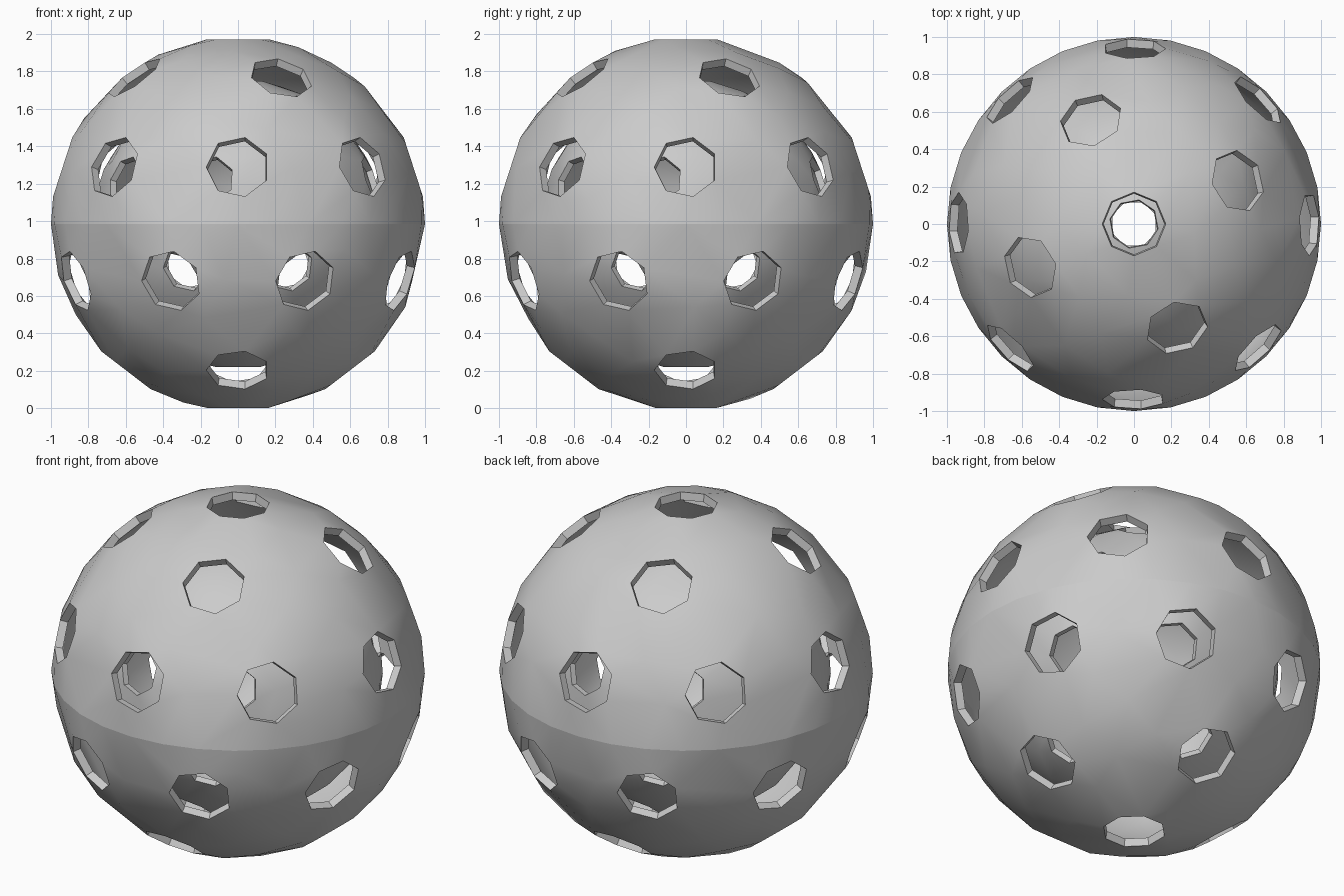
import bpy, bmesh, math
from mathutils import Vector, Matrix

if "Cube" in bpy.data.objects:
    bpy.data.objects.remove(bpy.data.objects["Cube"])

R_HOLE = 0.17
CENTRE_Z = 0.985


def direction(polar, azimuth):
    p, a = math.radians(polar), math.radians(azimuth)
    return Vector((math.sin(p) * math.cos(a), math.sin(p) * math.sin(a), math.cos(p)))


def hole_ring(axis, sides):
    # regular polygon of points on the unit sphere around an axis
    q = axis.to_track_quat('Z', 'Y')
    h = math.sqrt(1 - R_HOLE ** 2)
    return [q @ Vector((R_HOLE * math.cos(t), R_HOLE * math.sin(t), h))
            for t in (2 * math.pi * (i + 0.5) / sides for i in range(sides))]


def half_shell(name, scale, flip, turn, wall=0.045):
    # hole layout: pole, ring of four, ring of eight
    axes = [direction(0, 0)]
    axes += [direction(37.5, 90 * k) for k in range(4)]
    axes += [direction(72, 22.5 + 45 * k) for k in range(8)]
    bm = bmesh.new()
    group = {}
    for n, axis in enumerate(axes):
        for co in hole_ring(axis, 8 if n == 0 else 7):
            group[bm.verts.new(co)] = n
    # equator rim
    for k in range(32):
        a = 2 * math.pi * k / 32
        group[bm.verts.new((math.cos(a), math.sin(a), 0))] = -1
    # sparse points filling the skin between holes
    for i in range(100):
        z = 1 - (i + 0.5) / 100
        a = i * 2.399963
        r = math.sqrt(1 - z * z)
        p = Vector((r * math.cos(a), r * math.sin(a), z))
        if z > 0.13 and min((p - x).length for x in axes) > 0.27:
            group[bm.verts.new(p)] = 1000 + i
    bmesh.ops.convex_hull(bm, input=list(bm.verts))
    # open the holes and the equator
    opened = [f for f in bm.faces if len({group[v] for v in f.verts}) == 1]
    bmesh.ops.delete(bm, geom=opened, context='FACES')
    # inner skin and hole walls, running toward the centre
    outer = list(bm.faces)
    border = [e for e in bm.edges if e.is_boundary]
    inner = {v: bm.verts.new(v.co * (1 - wall)) for v in list(bm.verts)}
    for f in outer:
        bm.faces.new([inner[v] for v in reversed(f.verts)])
    for e in border:
        a, b = e.verts
        bm.faces.new((a, b, inner[b], inner[a]))
    # place the half
    m = (Matrix.Translation((0, 0, CENTRE_Z)) @ Matrix.Rotation(math.radians(turn), 4, 'Z')
         @ Matrix.Diagonal((scale, scale, scale * flip, 1)))
    bm.transform(m)
    bmesh.ops.recalc_face_normals(bm, faces=list(bm.faces))
    me = bpy.data.meshes.new(name)
    bm.to_mesh(me)
    bm.free()
    ob = bpy.data.objects.new(name, me)
    bpy.context.collection.objects.link(ob)
    bpy.ops.object.select_all(action='DESELECT')
    ob.select_set(True)
    bpy.context.view_layer.objects.active = ob
    bpy.ops.object.shade_smooth_by_angle(angle=math.radians(40))


# outer perforated ball
half_shell("outer_ball_lower", 1.0, -1, 0)
half_shell("outer_ball_upper", 1.0, 1, 22.5)
# smaller perforated ball nested inside, its upper half turned
half_shell("inner_ball_lower", 0.775, -1, 0)
half_shell("inner_ball_upper", 0.775, 1, 22.5 + 33)
